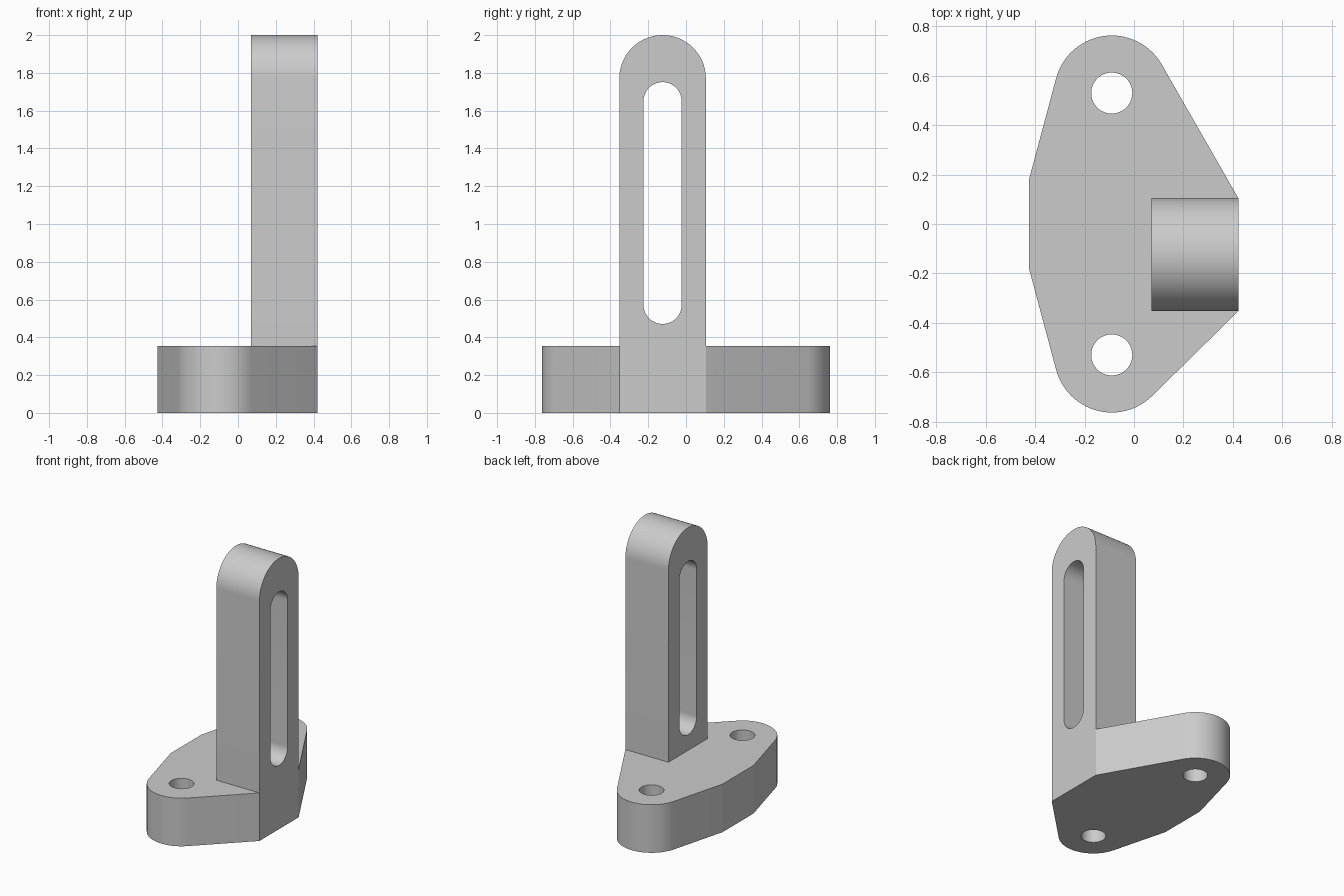
import bpy, bmesh
from math import pi, cos, sin, acos, atan2, hypot, ceil, radians
from mathutils import Matrix, Vector

if "Cube" in bpy.data.objects:
    bpy.data.objects.remove(bpy.data.objects["Cube"])

grey = bpy.data.materials.new("plain grey")
grey.use_nodes = True
grey.diffuse_color = (0.6, 0.6, 0.6, 1)
grey.node_tree.nodes["Principled BSDF"].inputs["Base Color"].default_value = (0.6, 0.6, 0.6, 1)

STEP = radians(5)


def arc(cx, cy, r, start, end):
    """Points from start to end, counter-clockwise."""
    n = ceil(abs(end - start) / STEP - 1e-6)
    return [(cx + r * cos(start + (end - start) * i / n),
             cy + r * sin(start + (end - start) * i / n)) for i in range(n + 1)]


def tangent(p, cx, cy, r, side):
    """Angle on the circle where a line from p touches it."""
    dx, dy = p[0] - cx, p[1] - cy
    return atan2(dy, dx) + side * acos(r / hypot(dx, dy))


def extruded(name, loops, depth, matrix):
    """Fill an outline with its holes, then thicken it."""
    bm = bmesh.new()
    for loop in loops:
        vs = [bm.verts.new((x, y, 0)) for x, y in loop]
        for a, b in zip(vs, vs[1:] + vs[:1]):
            bm.edges.new((a, b))
    bmesh.ops.triangle_fill(bm, edges=bm.edges[:], use_beauty=True)
    top = bmesh.ops.extrude_face_region(bm, geom=bm.faces[:], use_keep_orig=True)["geom"]
    bmesh.ops.translate(bm, vec=(0, 0, depth),
                        verts=[g for g in top if isinstance(g, bmesh.types.BMVert)])
    bmesh.ops.transform(bm, matrix=matrix, verts=bm.verts[:])
    bmesh.ops.recalc_face_normals(bm, faces=bm.faces[:])
    mesh = bpy.data.meshes.new(name)
    bm.to_mesh(mesh)
    bm.free()
    mesh.materials.append(grey)
    ob = bpy.data.objects.new(name, mesh)
    bpy.context.collection.objects.link(ob)
    return ob


# Flange plate: two rounded lugs joined by tangent lines
LUG_X, LUG_Y, LUG_R, BOLT_R = -0.09, 0.53, 0.233, 0.083
LEFT, RIGHT, THICK = -0.425, 0.422, 0.355
FRONT, BACK = -0.353, 0.105
right_front, right_back = (RIGHT, FRONT), (RIGHT, BACK)
left_back, left_front = (LEFT, 0.18), (LEFT, -0.18)


def lug(y, first, last):
    a = tangent(first, LUG_X, y, LUG_R, 1)
    b = tangent(last, LUG_X, y, LUG_R, -1)
    return arc(LUG_X, y, LUG_R, a, a + (b - a) % (2 * pi))


outline = [right_front, right_back, *lug(LUG_Y, right_back, left_back),
           left_back, left_front, *lug(-LUG_Y, left_front, right_front)]
bolt_holes = [arc(LUG_X, y, BOLT_R, 0, 2 * pi)[:-1] for y in (LUG_Y, -LUG_Y)]
bracket = extruded("slotted_bracket", [outline, *bolt_holes], THICK, Matrix())

# Upright post: round top and a long slot, drawn in y-z and thickened along x
mid, half = (FRONT + BACK) / 2, (BACK - FRONT) / 2
SLOT_R, SLOT_LOW, SLOT_HIGH, POST_X = 0.101, 0.572, 1.65, 0.07
post_outline = [(FRONT, 0.1), (BACK, 0.1), *arc(mid, 2 - half, half, 0, pi)]
slot = arc(mid, SLOT_HIGH, SLOT_R, 0, pi) + arc(mid, SLOT_LOW, SLOT_R, pi, 2 * pi)
yz_to_x = Matrix(((0, 0, 1, POST_X), (1, 0, 0, 0), (0, 1, 0, 0), (0, 0, 0, 1)))
post = extruded("post", [post_outline, slot], RIGHT - POST_X, yz_to_x)

# Fuse the post into the plate
union = bracket.modifiers.new("join post", 'BOOLEAN')
union.operation, union.solver, union.object = 'UNION', 'EXACT', post
bpy.context.view_layer.objects.active = bracket
bracket.select_set(True)
bpy.ops.object.modifier_apply(modifier=union.name)
bpy.data.objects.remove(post)

# Clean flat faces, then smooth only the rounded walls
bm = bmesh.new()
bm.from_mesh(bracket.data)
bmesh.ops.remove_doubles(bm, verts=bm.verts[:], dist=0.0001)
bmesh.ops.dissolve_limit(bm, angle_limit=radians(0.5), verts=bm.verts[:], edges=bm.edges[:])
bm.to_mesh(bracket.data)
bm.free()
bpy.ops.object.shade_smooth_by_angle(angle=radians(10))
